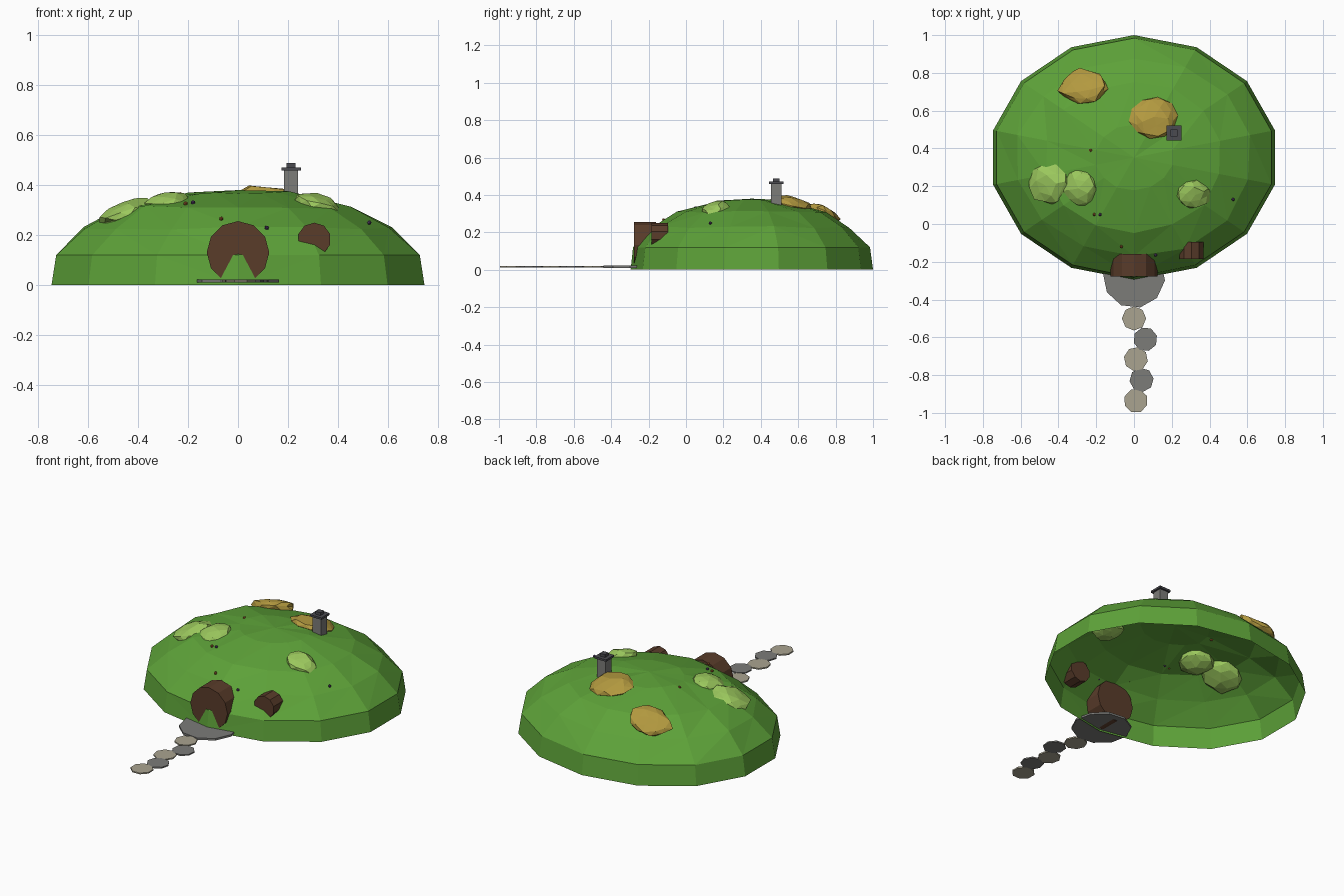
import bpy, bmesh, math, random
from mathutils import Vector, Matrix

if "Cube" in bpy.data.objects:
    bpy.data.objects.remove(bpy.data.objects["Cube"])

random.seed(4)
CY = 0.352           # hill centre in y
RX, RY = 0.765, 0.648


def mat(name, rgb):
    m = bpy.data.materials.new(name)
    m.diffuse_color = (*rgb, 1)
    m.use_nodes = True
    m.node_tree.nodes["Principled BSDF"].inputs["Base Color"].default_value = m.diffuse_color
    return m


GRASS = mat("grass", (0.11, 0.36, 0.04))
LEAF = mat("light_leaf", (0.33, 0.58, 0.11))
STRAW = mat("straw_leaf", (0.45, 0.32, 0.05))
WOOD = mat("wood", (0.10, 0.045, 0.023))
BEIGE = mat("beige_stone", (0.40, 0.37, 0.28))
GREY = mat("grey_stone", (0.20, 0.20, 0.19))
DARK = mat("dark_stone", (0.07, 0.07, 0.08))
PURPLE = mat("purple_petal", (0.10, 0.05, 0.16))
ORANGE = mat("orange_petal", (0.35, 0.11, 0.03))


def finish(bm, name, material):
    me = bpy.data.meshes.new(name)
    bm.to_mesh(me)
    bm.free()
    me.materials.append(material)
    ob = bpy.data.objects.new(name, me)
    bpy.context.collection.objects.link(ob)
    return ob


def cylinder(name, material, loc, r, depth, sides, along_y=False, turn=0.0):
    bm = bmesh.new()
    bmesh.ops.create_cone(bm, cap_ends=True, segments=sides, radius1=r, radius2=r, depth=depth)
    m = Matrix.Rotation(turn, 4, 'Z')
    if along_y:
        m = Matrix.Rotation(math.pi / 2, 4, 'X') @ m
    bmesh.ops.transform(bm, matrix=Matrix.Translation(loc) @ m, verts=bm.verts)
    return finish(bm, name, material)


def box(name, material, loc, size):
    bm = bmesh.new()
    bmesh.ops.create_cube(bm, size=1)
    bmesh.ops.transform(bm, matrix=Matrix.Translation(loc) @ Matrix.Diagonal((*size, 1)), verts=bm.verts)
    return finish(bm, name, material)


def blob(name, material, loc, size, subdiv, jitter=0.0, spin=0.0):
    """Squashed, roughened ball lying flat against the hill slope."""
    bm = bmesh.new()
    bmesh.ops.create_icosphere(bm, subdivisions=subdiv, radius=1)
    for v in bm.verts:
        v.co *= 1 + random.uniform(-jitter, jitter)
    x, y, z = loc
    n = Vector((x / RX**2, (y - CY) / RY**2, z / 0.38**2)).normalized()
    tilt = Vector((0, 0, 1)).rotation_difference(n).to_matrix().to_4x4()
    m = Matrix.Translation(loc) @ tilt @ Matrix.Diagonal((*size, 1)) @ Matrix.Rotation(spin, 4, 'Z')
    bmesh.ops.transform(bm, matrix=m, verts=bm.verts)
    return finish(bm, name, material)


# Hill: open 14-sided dome with slightly uneven upper rings
bm = bmesh.new()
rings = []
for i, (f, z) in enumerate([(1, 0), (0.975, 0.12), (0.815, 0.228), (0.615, 0.312), (0.27, 0.369)]):
    ring = []
    for k in range(14):
        a = math.pi / 2 + k * math.tau / 14
        g = f * (1 + (random.uniform(-0.02, 0.02) if i > 1 else 0))
        if i == 1 and k == 7:
            g = 0.98
        h = z + (random.uniform(-0.007, 0.007) if i > 1 else 0)
        ring.append(bm.verts.new((RX * g * math.cos(a), CY + RY * g * math.sin(a), h)))
    rings.append(ring)
top = bm.verts.new((0, CY, 0.38))
for lo, hi in zip(rings, rings[1:]):
    for k in range(14):
        j = (k + 1) % 14
        bm.faces.new((lo[k], lo[j], hi[j], hi[k]))
for k in range(14):
    bm.faces.new((rings[-1][k], rings[-1][(k + 1) % 14], top))
bmesh.ops.triangulate(bm, faces=bm.faces)
finish(bm, "hill", GRASS)

# Round door and window
cylinder("door", WOOD, (0, -0.2195, 0.131), 0.125, 0.119, 12, True)
cylinder("window", WOOD, (0.305, -0.14, 0.183), 0.067, 0.09, 10, True)

# Doorstep and stepping stones
cylinder("doorstep", GREY, (0, -0.28, 0.016), 0.165, 0.012, 10, turn=0.2)
for i, (x, y) in enumerate([(0.0, -0.5), (0.06, -0.61), (0.01, -0.715), (0.04, -0.825), (0.01, -0.936)]):
    cylinder(f"path_stone_{i + 1}", GREY if i % 2 else BEIGE, (x, y, 0.016), 0.064, 0.008, 8, turn=i * 0.3)

# Chimney
box("chimney_shaft", GREY, (0.212, 0.482, 0.40), (0.056, 0.056, 0.12))
box("chimney_cap", DARK, (0.212, 0.482, 0.465), (0.078, 0.078, 0.012))
box("chimney_pot", DARK, (0.212, 0.482, 0.479), (0.035, 0.035, 0.018))

# Bushes spread over the slope
bushes = [
    (STRAW, (-0.265, 0.73, 0.297), (0.13, 0.10, 0.04), 0.5),
    (STRAW, (0.105, 0.56, 0.352), (0.125, 0.105, 0.04), 1.1),
    (LEAF, (-0.455, 0.21, 0.288), (0.11, 0.11, 0.042), 0.2),
    (LEAF, (-0.285, 0.195, 0.328), (0.095, 0.10, 0.04), 0.8),
    (LEAF, (0.315, 0.16, 0.322), (0.095, 0.075, 0.04), 1.7),
]
for i, (m, loc, size, spin) in enumerate(bushes):
    blob(f"bush_{i + 1}", m, loc, size, 2, 0.12, spin)

# Tiny flowers
flowers = [
    (ORANGE, (-0.23, 0.39, 0.363)), (PURPLE, (-0.18, 0.05, 0.331)), (ORANGE, (-0.21, 0.05, 0.327)),
    (ORANGE, (-0.067, -0.12, 0.266)), (PURPLE, (0.115, -0.165, 0.23)),
    (PURPLE, (0.525, 0.13, 0.25)), (LEAF, (0.29, 0.21, 0.345)),
]
for i, (m, loc) in enumerate(flowers):
    blob(f"flower_{i + 1}", m, loc, (0.009, 0.009, 0.009), 1)
